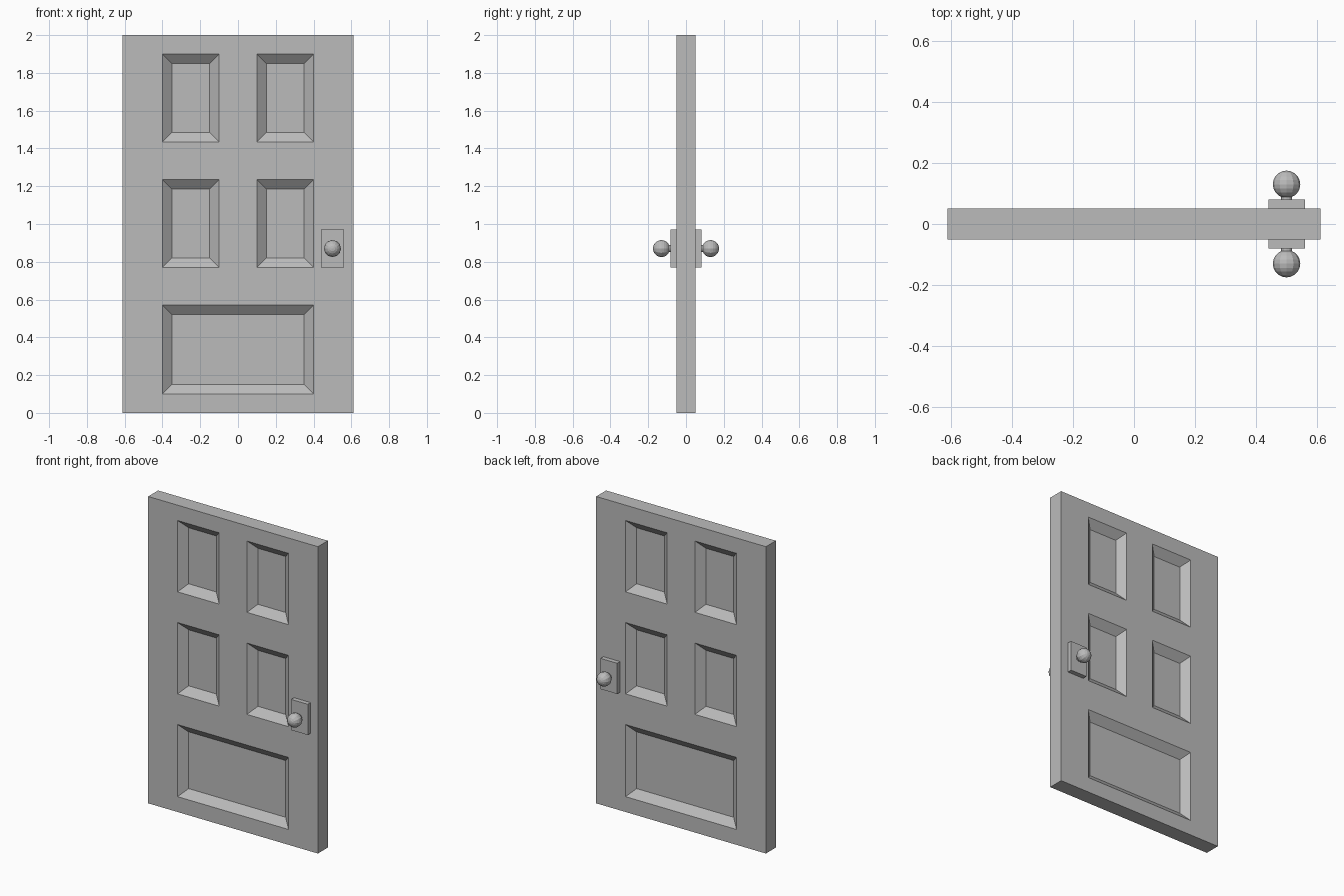
import bpy
import bmesh
import math
from mathutils import Matrix, Vector

default = bpy.data.objects.get("Cube")
if default:
    bpy.data.objects.remove(default, do_unlink=True)

grey = bpy.data.materials.new("plain_grey")
grey.use_nodes = True
colour = (0.5, 0.5, 0.5, 1)
grey.diffuse_color = colour
grey.node_tree.nodes["Principled BSDF"].inputs["Base Color"].default_value = colour


def finish(bm, name):
    bmesh.ops.recalc_face_normals(bm, faces=bm.faces)
    mesh = bpy.data.meshes.new(name)
    bm.to_mesh(mesh)
    bm.free()
    mesh.materials.append(grey)
    obj = bpy.data.objects.new(name, mesh)
    bpy.context.collection.objects.link(obj)
    return obj


def box(bm, centre, size):
    matrix = Matrix.Translation(centre) @ Matrix.Diagonal((*size, 1))
    bmesh.ops.create_cube(bm, size=1, matrix=matrix)


# Door slab with sunken panels on both faces
HALF_W, HALF_T, HEIGHT = 0.612, 0.051, 2.0
BEVEL, DEPTH = 0.05, 0.042
panels = [(-0.4, 0.4, 0.1, 0.57)]
for low, high in ((0.77, 1.235), (1.435, 1.9)):
    panels += [(-0.4, -0.1, low, high), (0.1, 0.4, low, high)]

bm = bmesh.new()
box(bm, (0, 0, HEIGHT / 2), (2 * HALF_W, 2 * HALF_T, HEIGHT))


def cut(point, normal):
    geom = bm.verts[:] + bm.edges[:] + bm.faces[:]
    bmesh.ops.bisect_plane(bm, geom=geom, plane_co=point, plane_no=normal)


for x in sorted({v for p in panels for v in p[:2]}):
    cut((x, 0, 0), (1, 0, 0))
for z in sorted({v for p in panels for v in p[2:]}):
    cut((0, 0, z), (0, 0, 1))
bm.normal_update()


def in_panel(face):
    c = face.calc_center_median()
    return abs(face.normal.y) > 0.9 and any(
        a < c.x < b and low < c.z < high for a, b, low, high in panels)


sunken = [f for f in bm.faces if in_panel(f)]
bmesh.ops.inset_region(bm, faces=sunken, thickness=BEVEL, use_even_offset=True)
for vert in {v for f in sunken for v in f.verts}:
    vert.co.y -= math.copysign(DEPTH, vert.co.y)
finish(bm, "door_slab")

# Back plate, stem and faceted knob on each face
KNOB = Vector((0.5, 0, 0.87))
along_y = Matrix.Rotation(math.pi / 2, 4, "X")
for side, label in ((-1, "front"), (1, "back")):
    bm = bmesh.new()
    box(bm, KNOB + Vector((0, side * 0.065, 0)), (0.12, 0.032, 0.2))
    finish(bm, label + "_handle_plate")

    bm = bmesh.new()
    bmesh.ops.create_cone(
        bm, cap_ends=True, segments=12, radius1=0.018, radius2=0.018, depth=0.03,
        matrix=Matrix.Translation(KNOB + Vector((0, side * 0.085, 0))) @ along_y)
    finish(bm, label + "_knob_stem")

    bm = bmesh.new()
    bmesh.ops.create_uvsphere(
        bm, u_segments=12, v_segments=10, radius=0.045,
        matrix=Matrix.Translation(KNOB + Vector((0, side * 0.13, 0))) @ along_y)
    finish(bm, label + "_knob")
